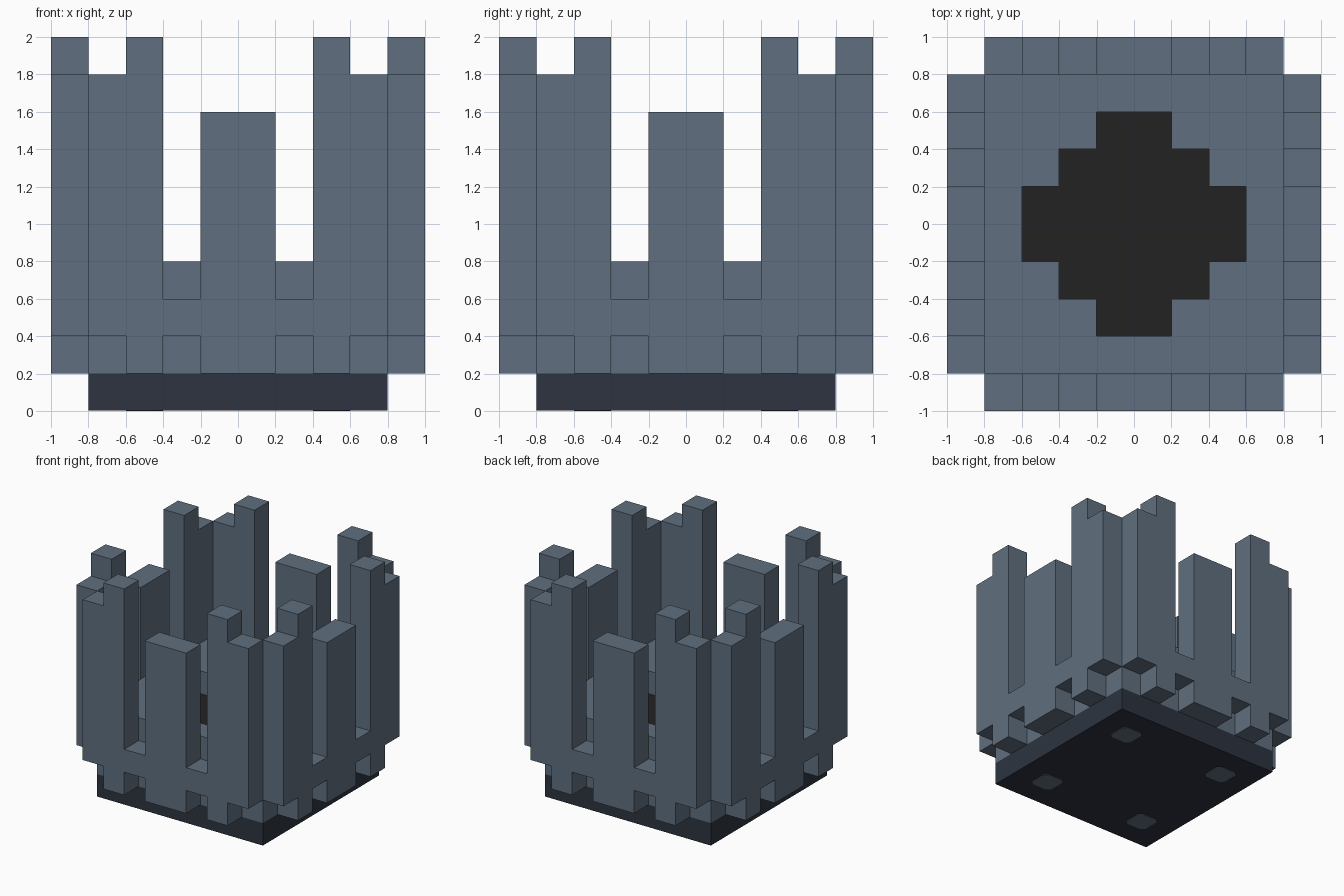
import bpy
import bmesh
from math import radians
from mathutils import Matrix, Vector

if "Cube" in bpy.data.objects:
    bpy.data.objects.remove(bpy.data.objects["Cube"], do_unlink=True)


def material(name, color):
    mat = bpy.data.materials.new(name)
    mat.use_nodes = True
    mat.diffuse_color = (*color, 1)
    mat.node_tree.nodes["Principled BSDF"].inputs["Base Color"].default_value = (*color, 1)
    return mat


SLATE = material("slate_blue", (0.117, 0.159, 0.212))
NAVY = material("dark_navy", (0.026, 0.034, 0.050))
BLACK = material("soft_black", (0.016, 0.016, 0.016))


def make_object(name, bm, *mats):
    bmesh.ops.recalc_face_normals(bm, faces=bm.faces[:])
    mesh = bpy.data.meshes.new(name)
    bm.to_mesh(mesh)
    bm.free()
    for mat in mats:
        mesh.materials.append(mat)
    obj = bpy.data.objects.new(name, mesh)
    bpy.context.scene.collection.objects.link(obj)
    return obj


def prism(name, outline, depth, mat):
    """Extrude a closed 3D outline along the depth vector."""
    bm = bmesh.new()
    face = bm.faces.new([bm.verts.new(p) for p in outline])
    ext = bmesh.ops.extrude_face_region(bm, geom=[face], use_keep_orig=True)
    verts = [v for v in ext["geom"] if isinstance(v, bmesh.types.BMVert)]
    bmesh.ops.translate(bm, verts=verts, vec=depth)
    return make_object(name, bm, mat)


# Palisade walls: stepped outline from half the posts (start, end, bottom, top), mirrored
half = [(0.0, 0.2, 0.2, 1.6), (0.2, 0.4, 0.4, 0.6),
        (0.4, 0.6, 0.2, 2.0), (0.6, 0.8, 0.4, 1.8)]
posts = [(-b, -a, lo, hi) for a, b, lo, hi in reversed(half)] + half
tops = [(x, -1, hi) for a, b, lo, hi in posts for x in (a, b)]
bottoms = [(x, -1, lo) for a, b, lo, hi in posts for x in (a, b)]
# drop the doubled points on the centre line
outline = [p for p in tops + bottoms[::-1] if abs(p[0]) > 0.01]
for i, side in enumerate(("front", "left", "back", "right")):
    wall = prism(side + "_palisade", outline, (0, 0.2, 0), SLATE)
    wall.data.transform(Matrix.Rotation(radians(90 * i), 4, "Z"))

# Inner body with a stepped pit sunk into its top
bm = bmesh.new()
bmesh.ops.create_grid(bm, x_segments=8, y_segments=8, size=0.8,
                      matrix=Matrix.Translation((0, 0, 0.8)))
pit = []
for f in bm.faces:
    c = f.calc_center_median()
    if abs(c.x) + abs(c.y) < 0.7:
        pit.append(f)
ext = bmesh.ops.extrude_face_region(bm, geom=pit)["geom"]
bmesh.ops.translate(bm, verts=[g for g in ext if isinstance(g, bmesh.types.BMVert)],
                    vec=(0, 0, -0.2))
for g in ext:
    if isinstance(g, bmesh.types.BMFace):
        g.material_index = 1
leftover = [f for f in pit if f.is_valid]
if leftover:
    bmesh.ops.delete(bm, geom=leftover, context="FACES")
rim = [e for e in bm.edges if e.is_boundary]
skirt = bmesh.ops.extrude_edge_only(bm, edges=rim)["geom"]
bmesh.ops.translate(bm, verts=[g for g in skirt if isinstance(g, bmesh.types.BMVert)],
                    vec=(0, 0, -0.6))
bmesh.ops.holes_fill(bm, edges=[e for e in bm.edges if e.is_boundary], sides=0)
make_object("inner_body", bm, SLATE, BLACK)

# Base slab
w = 0.8
prism("base_slab", [(-w, -w, 0.004), (w, -w, 0.004), (w, w, 0.004), (-w, w, 0.004)],
      (0, 0, 0.196), NAVY)

# Thin foot pads with clipped corners under the base
r, c = 0.1, 0.07
pad = [(c, -r), (r, -c), (r, c), (c, r), (-c, r), (-r, c), (-r, -c), (-c, -r)]
for sx, left in ((-0.5, "right"), (0.5, "left")):
    for sy, front in ((-0.5, "front"), (0.5, "back")):
        prism(f"{front}_{left}_foot_pad", [Vector((x + sx, y + sy, 0)) for x, y in pad],
              (0, 0, 0.008), SLATE)
